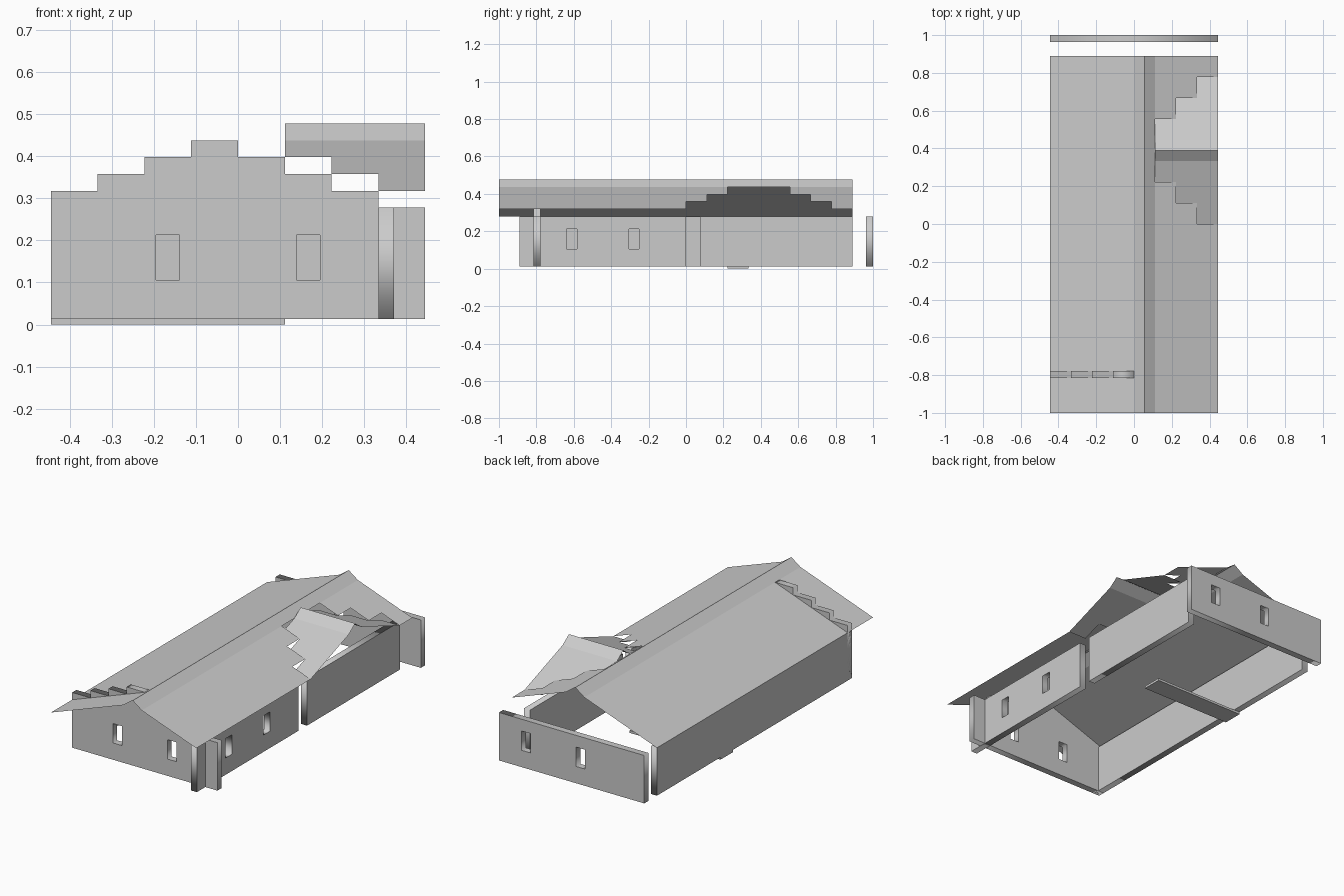
import bpy, bmesh
from math import pi
from mathutils import Matrix

if "Cube" in bpy.data.objects:
    bpy.data.objects.remove(bpy.data.objects["Cube"])

U = 1 / 9            # grid cell
T = U / 3            # wall thickness
Z0, Z1 = 0.013, 0.278
RISE = 0.04          # roof rise per cell


def link(name, me, mat=None):
    ob = bpy.data.objects.new(name, me)
    bpy.context.collection.objects.link(ob)
    if mat:
        me.transform(mat)
    return ob


def wall(name, outline, windows, centre, side=False):
    """Flat outline with window holes, extruded to the wall thickness."""
    cu = bpy.data.curves.new(name, 'CURVE')
    cu.dimensions, cu.fill_mode, cu.extrude = '2D', 'BOTH', T / 2
    w, zb, zt = U / 4, 0.106, 0.213
    loops = [outline] + [[(c - w, zb), (c + w, zb), (c + w, zt), (c - w, zt)] for c in windows]
    for pts in loops:
        sp = cu.splines.new('POLY')
        sp.points.add(len(pts) - 1)
        for p, (a, b) in zip(sp.points, pts):
            p.co = (a, b, 0, 1)
        sp.use_cyclic_u = True
    tmp = link(name + "_curve", cu)
    dg = bpy.context.evaluated_depsgraph_get()
    me = bpy.data.meshes.new_from_object(tmp.evaluated_get(dg))
    bpy.data.objects.remove(tmp)
    rot = Matrix.Rotation(pi / 2, 4, 'X')
    if side:
        rot = Matrix.Rotation(pi / 2, 4, 'Z') @ rot
    loc = (centre, 0, 0) if side else (0, centre, 0)
    return link(name, me, Matrix.Translation(loc) @ rot)


def rect(a, b):
    return [(a, Z0), (b, Z0), (b, Z1), (a, Z1)]


def sheet(name, quads):
    bm = bmesh.new()
    for q in quads:
        bm.faces.new([bm.verts.new(p) for p in q])
    bmesh.ops.remove_doubles(bm, verts=bm.verts, dist=1e-4)
    me = bpy.data.meshes.new(name)
    bm.to_mesh(me)
    bm.free()
    return link(name, me)


# Front wall with stepped gable
steps = [(-4 * U, Z0), (4 * U, Z0)]
for i, h in reversed(list(enumerate([1, 2, 3, 4, 3, 2, 1, 0]))):
    z = Z1 + h * RISE
    steps += [((i - 3) * U, z), ((i - 4) * U, z)]
wall("front_wall", steps, [-1.5 * U, 1.5 * U], -7 * U - T / 2)

# Back wall, left wall and the two right walls with a gap between
wall("back_wall", rect(-4 * U, 4 * U), [-0.5 * U, 2.5 * U], 1 - T / 2)
wall("left_wall", rect(-7 * U - T, 8 * U), [], -4 * U + T / 2, True)
wall("right_wall_front", rect(-8 * U, 0), [-5.5 * U, -2.5 * U], 3 * U + T / 2, True)
wall("right_wall_back", rect(2 * T, 8 * U), [], 3 * U + T / 2, True)

# Floor plank
bm = bmesh.new()
bmesh.ops.create_cube(bm, size=1)
me = bpy.data.meshes.new("floor_plank")
bm.to_mesh(me)
bm.free()
link("floor_plank", me, Matrix.Translation((-1.5 * U, 2.5 * U, Z0 / 2))
     @ Matrix.Diagonal((5 * U, U, Z0, 1)))

# Main roof: thin sheet, right slope notched around the dormer
TOP = Z1 + 4 * RISE
PEAK = TOP + RISE
YF, YB = -1, 8 * U


def strip_y(x0, z0, x1, z1, y0=YF, y1=YB):
    return [(x0, y0, z0), (x1, y0, z1), (x1, y1, z1), (x0, y1, z0)]


roof = [strip_y(-4 * U, Z1, 0, TOP), strip_y(0, TOP, U / 2, PEAK), strip_y(U / 2, PEAK, U, TOP)]
for k in range(3):
    a = ((k + 1) * U, TOP - k * RISE, (k + 2) * U, TOP - (k + 1) * RISE)
    roof += [strip_y(*a, y1=(2 - k) * U), strip_y(*a, y0=(5 + k) * U)]
sheet("main_roof", roof)

# Dormer roof: ridge cap and stepped rows on both sides
CY = 3.5 * U
dormer = []
for s in (-1, 1):
    rows = [(U, 0, PEAK, U / 2, TOP)]
    rows += [((k + 1) * U, (k + 0.5) * U, TOP - k * RISE, (k + 1.5) * U, TOP - (k + 1) * RISE)
             for k in range(3)]
    for x0, d0, z0, d1, z1 in rows:
        q = [(x0, CY + s * d0, z0), (x0, CY + s * d1, z1),
             (4 * U, CY + s * d1, z1), (4 * U, CY + s * d0, z0)]
        dormer.append(q if s < 0 else q[::-1])
sheet("dormer_roof", dormer)
